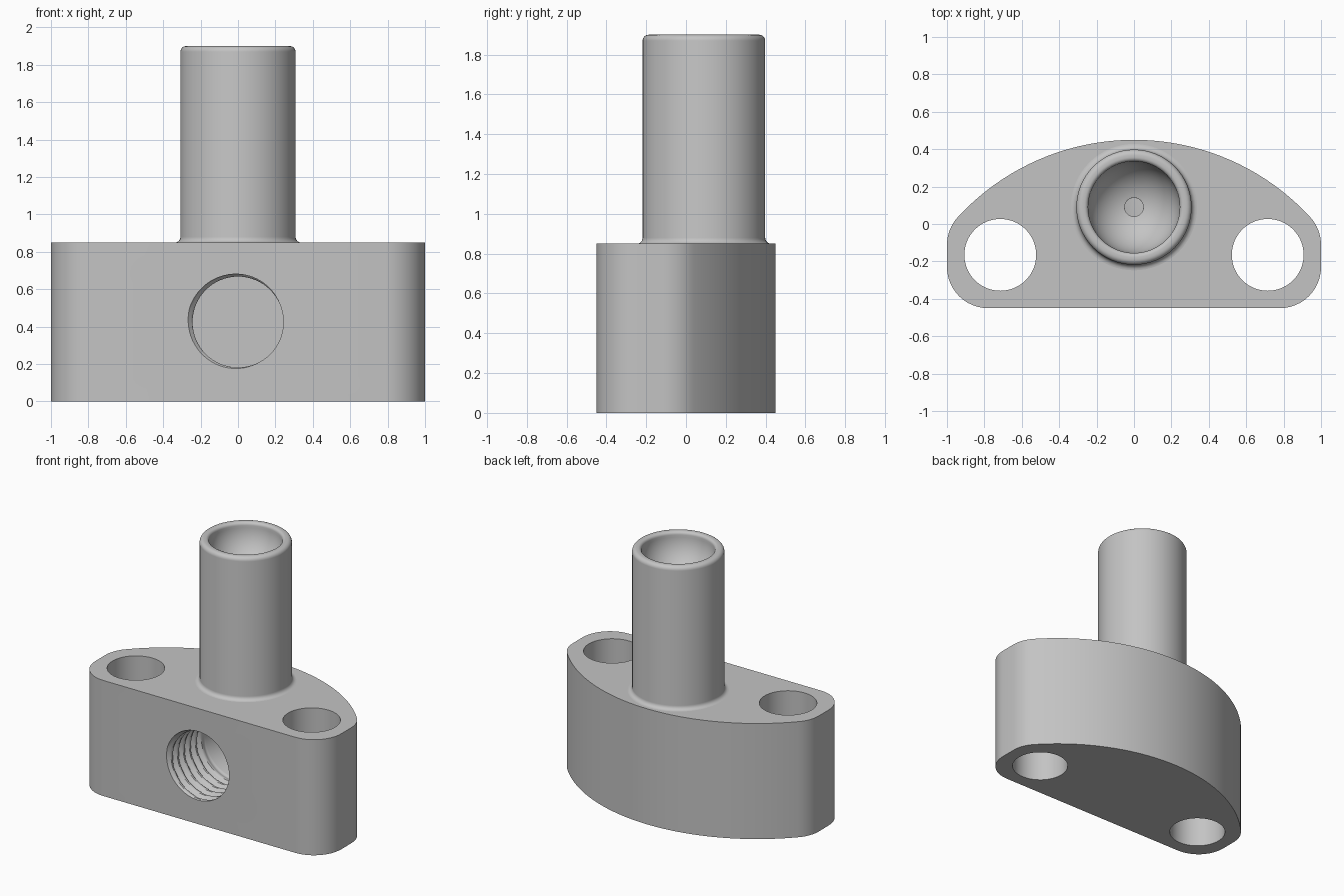
import bpy, bmesh, math
from math import cos, sin, pi, radians

cube = bpy.data.objects.get("Cube")
if cube:
    bpy.data.objects.remove(cube, do_unlink=True)

GREY = (0.55, 0.55, 0.55, 1)
metal = bpy.data.materials.new("plain grey")
metal.use_nodes = True
metal.diffuse_color = GREY
metal.node_tree.nodes["Principled BSDF"].inputs["Base Color"].default_value = GREY

BASE_TOP, FRONT = 0.85, -0.45
TUBE_Y, TUBE_TOP, TUBE_R = 0.09, 1.9, 0.308
CHANNEL_R = 0.05


def arc(cx, cy, r, start, end, n):
    """Points on an arc, angles in degrees."""
    return [(cx + r * cos(radians(start + (end - start) * i / n)),
             cy + r * sin(radians(start + (end - start) * i / n))) for i in range(n + 1)]


def make(name, bm):
    bmesh.ops.recalc_face_normals(bm, faces=bm.faces)
    mesh = bpy.data.meshes.new(name)
    bm.to_mesh(mesh)
    bm.free()
    mesh.materials.append(metal)
    ob = bpy.data.objects.new(name, mesh)
    bpy.context.collection.objects.link(ob)
    return ob


def skin(name, rings, caps=True, loop=False):
    """Join rings of points with quads; cap the ends or close the loop."""
    bm = bmesh.new()
    rows = [[bm.verts.new(p) for p in ring] for ring in rings]
    n = len(rows[0])
    pairs = list(zip(rows, rows[1:])) + ([(rows[-1], rows[0])] if loop else [])
    for a, b in pairs:
        for i in range(n):
            j = (i + 1) % n
            bm.faces.new((a[i], a[j], b[j], b[i]))
    if caps:
        bm.faces.new(rows[0])
        bm.faces.new(rows[-1])
    return make(name, bm)


def prism(name, outline, z0, z1):
    return skin(name, [[(x, y, z) for x, y in outline] for z in (z0, z1)])


def smooth(ob):
    ob.data.shade_smooth()
    ob.data.set_sharp_from_angle(angle=radians(30))


def cut(ob, cutters):
    for c in cutters:
        c.hide_render = True
        mod = ob.modifiers.new("cut", 'BOOLEAN')
        mod.operation, mod.solver, mod.object = 'DIFFERENCE', 'EXACT', c
    bpy.context.view_layer.update()
    deps = bpy.context.evaluated_depsgraph_get()
    result = bpy.data.meshes.new_from_object(ob.evaluated_get(deps))
    ob.modifiers.clear()
    ob.data = result
    for c in cutters:
        bpy.data.objects.remove(c, do_unlink=True)


# Base: flat front, rounded ends, broad curved back
corner, back_r, back_y = 0.22, 1.28, -0.83
cx = 1 - corner
blend_y = back_y + math.sqrt((back_r - corner) ** 2 - cx ** 2)
blend = math.degrees(math.atan2(blend_y - back_y, cx))
outline = (arc(cx, FRONT + corner, corner, -90, 0, 12)
           + arc(cx, blend_y, corner, 0, blend, 8)
           + arc(0, back_y, back_r, blend, 180 - blend, 40)[1:-1]
           + arc(-cx, blend_y, corner, 180 - blend, 180, 8)
           + arc(-cx, FRONT + corner, corner, 180, 270, 12))
base = prism("flange_base", outline, 0, BASE_TOP)

# Mounting holes and the narrow channel below the tube
cutters = [prism("mounting_hole_cutter", arc(s * 0.715, -0.165, 0.192, 0, 360, 64)[:-1], -0.1, 1)
           for s in (-1, 1)]
cutters.append(prism("channel_cutter", arc(0, TUBE_Y, CHANNEL_R, 0, 360, 32)[:-1], 0.5, 1))

# Threaded blind hole in the front face
bore_r, bore_z, pitch, groove, seg, steps = 0.243, 0.425, 0.07, 0.027, 64, 10
turns = 6


def thread_ring(k):
    y = k * pitch / steps
    fade = min(1, max(0, turns - y / pitch))
    ring = []
    for i in range(seg):
        phase = (y / pitch + i / seg - 0.45) % 1
        dist = min(phase, 1 - phase)
        r = bore_r + fade * groove * max(0, 1 - dist / 0.38)
        a = 2 * pi * i / seg
        ring.append((r * cos(a), FRONT + y, bore_z + r * sin(a)))
    return ring


rings = [thread_ring(k) for k in range(-steps, turns * steps + 1)]
rings.append([(x, 0.3, z) for x, y, z in rings[-1]])
cutters.append(skin("thread_cutter", rings))
cut(base, cutters)
smooth(base)

# Tube: flared foot, rounded lip, bowl-shaped socket with a small channel
lip, bowl_r = 0.03, 0.245
bowl_z = TUBE_TOP - 0.022
dip = math.degrees(math.acos(CHANNEL_R / bowl_r))
profile = [(CHANNEL_R, BASE_TOP)]
profile += arc(TUBE_R + lip, BASE_TOP + lip, lip, 270, 180, 6)
profile += arc(TUBE_R - lip, TUBE_TOP - lip, lip, 0, 90, 6)
profile += arc(bowl_r + 0.022, bowl_z, 0.022, 90, 180, 5)
profile += arc(0, bowl_z, bowl_r, 0, -dip, 20)[1:]
tube = skin("tube", [[(r * cos(2 * pi * i / 64), TUBE_Y + r * sin(2 * pi * i / 64), z)
                      for i in range(64)] for r, z in profile], caps=False, loop=True)
smooth(tube)
